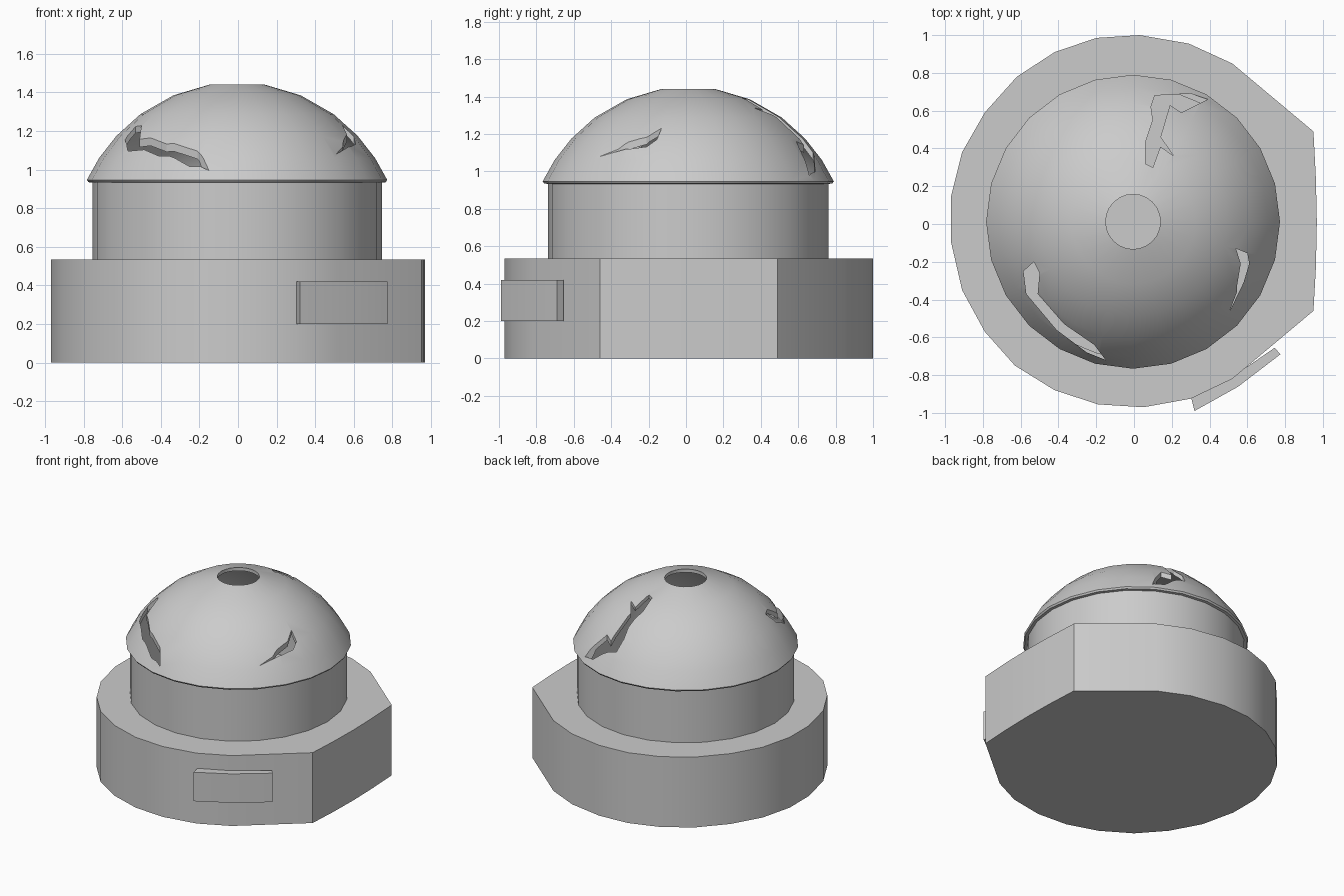
import bpy, bmesh, math

if "Cube" in bpy.data.objects:
    bpy.data.objects.remove(bpy.data.objects["Cube"])


def finish(name, bm, smooth=True):
    bmesh.ops.recalc_face_normals(bm, faces=bm.faces)
    me = bpy.data.meshes.new(name)
    bm.to_mesh(me)
    bm.free()
    ob = bpy.data.objects.new(name, me)
    bpy.context.collection.objects.link(ob)
    bpy.ops.object.select_all(action='DESELECT')
    ob.select_set(True)
    bpy.context.view_layer.objects.active = ob
    if smooth:
        bpy.ops.object.shade_smooth_by_angle(angle=math.radians(30))
    return ob


def prism(name, outline, z0, z1, smooth=True):
    """Extrude a top-view outline between two heights."""
    bm = bmesh.new()
    face = bm.faces.new([bm.verts.new((x, y, z0)) for x, y in outline])
    new = bmesh.ops.extrude_face_region(bm, geom=[face])['geom']
    verts = [v for v in new if isinstance(v, bmesh.types.BMVert)]
    bmesh.ops.translate(bm, verts=verts, vec=(0, 0, z1 - z0))
    return finish(name, bm, smooth)


# Chipped round base with three flattened sides
prism("base", [
    (0.95, 0.49), (0.52, 0.85), (0.29, 0.955), (0.03, 1.0), (-0.2, 0.985),
    (-0.42, 0.91), (-0.62, 0.78), (-0.79, 0.59), (-0.91, 0.38), (-0.97, 0.14),
    (-0.97, -0.09), (-0.91, -0.35), (-0.79, -0.57), (-0.63, -0.75),
    (-0.42, -0.88), (-0.19, -0.955), (0.05, -0.97), (0.3, -0.925),
    (0.52, -0.82), (0.95, -0.46), (0.963, -0.23), (0.968, 0.01),
    (0.963, 0.24)], 0, 0.535)

# Curved plate on the front right of the base
prism("plate", [(0.30, -0.91), (0.32, -0.99), (0.55, -0.862), (0.775, -0.69),
                (0.745, -0.655), (0.52, -0.81)], 0.20, 0.42)

# Hollow drum and dome: closed wall profile spun round the axis
CX, CY, CZ, SEG = -0.005, 0.012, 0.607, 24
arc = [(0.778, 0.947), (0.715, 1.06), (0.625, 1.175), (0.5, 1.288),
       (0.33, 1.385), (0.145, 1.44)]
inner = [(r * 0.97, CZ + (z - CZ) * 0.97) for r, z in reversed(arc)]
inner[0] = (0.145, 1.415)
profile = [(0.75, 0.53), (0.75, 0.933), (0.77, 0.935)] + arc + inner[:-1] + [
    (0.728, 0.94), (0.728, 0.53)]
bm = bmesh.new()
rings = [[bm.verts.new((CX + r * math.cos(a), CY + r * math.sin(a), z))
          for r, z in profile]
         for a in (2 * math.pi * i / SEG for i in range(SEG))]
n = len(profile)
for i in range(SEG):
    a, b = rings[i], rings[(i + 1) % SEG]
    for j in range(n):
        k = (j + 1) % n
        bm.faces.new((a[j], b[j], b[k], a[k]))
dome = finish("cracked_dome", bm)

# Jagged holes cut through the dome
cracks = {
    "back_crack": [(0.11, 0.68), (0.3, 0.69), (0.39, 0.66), (0.25, 0.59),
                   (0.19, 0.63), (0.14, 0.46), (0.21, 0.36), (0.14, 0.41),
                   (0.10, 0.30), (0.06, 0.32), (0.06, 0.43), (0.10, 0.55),
                   (0.09, 0.62)],
    "left_crack": [(-0.585, -0.25), (-0.53, -0.2), (-0.5, -0.26),
                   (-0.51, -0.37), (-0.37, -0.53), (-0.21, -0.64),
                   (-0.15, -0.72), (-0.25, -0.68), (-0.41, -0.56),
                   (-0.57, -0.37)],
    "right_crack": [(0.54, -0.13), (0.6, -0.155), (0.61, -0.21),
                    (0.58, -0.31), (0.505, -0.465), (0.545, -0.36),
                    (0.545, -0.33), (0.565, -0.21)],
}
for name, outline in cracks.items():
    cutter = prism(name + "_cutter", outline, 0.96, 1.6, False)
    cutter.hide_render = True
    bpy.context.view_layer.objects.active = dome
    mod = dome.modifiers.new(name, 'BOOLEAN')
    mod.operation = 'DIFFERENCE'
    mod.solver = 'EXACT'
    mod.object = cutter
    bpy.ops.object.modifier_apply(modifier=mod.name)
    bpy.data.objects.remove(cutter)
